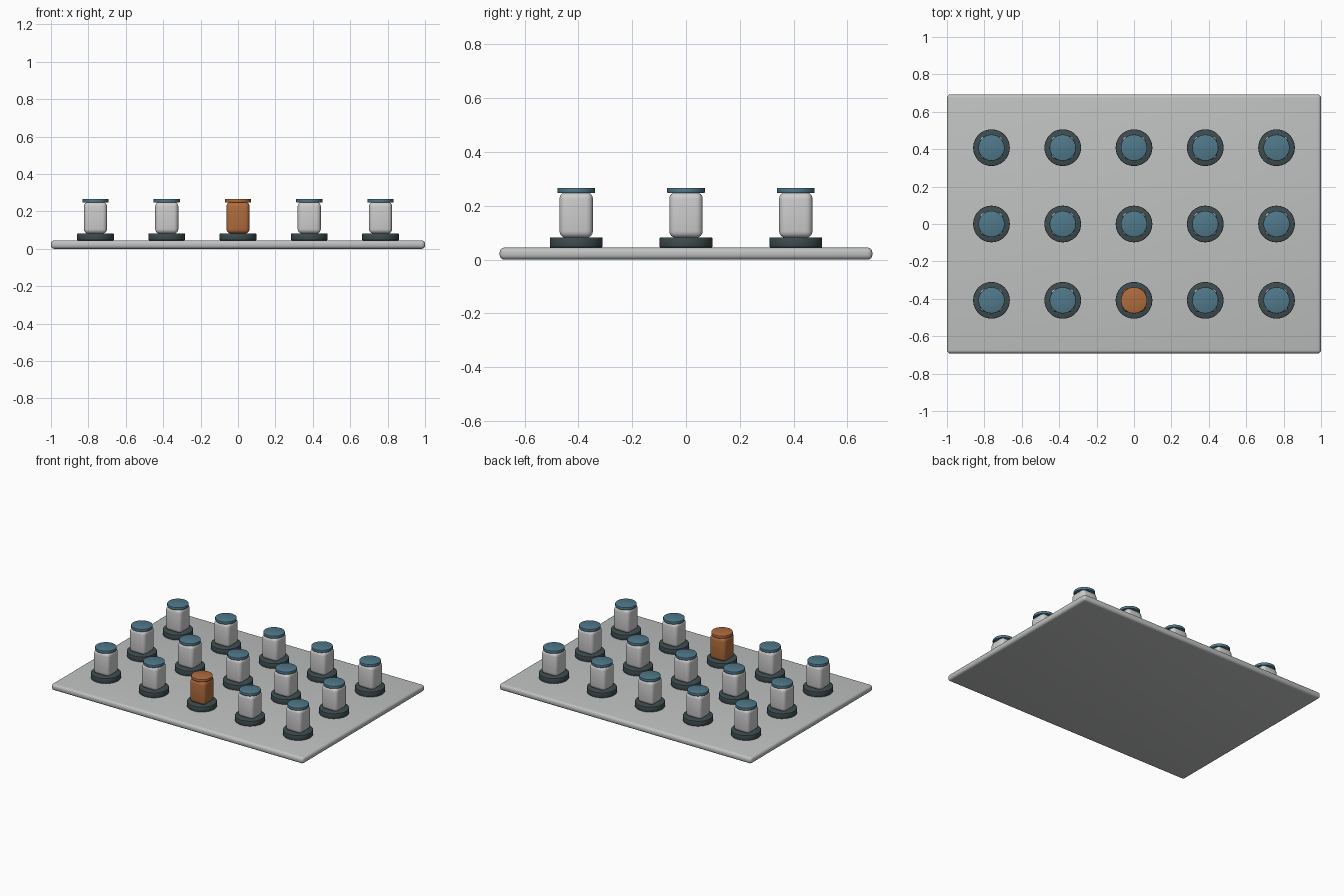
import bpy
import math

if "Cube" in bpy.data.objects:
    bpy.data.objects.remove(bpy.data.objects["Cube"])


def material(name, rgb):
    m = bpy.data.materials.new(name)
    m.diffuse_color = (*rgb, 1.0)
    m.use_nodes = True
    m.node_tree.nodes["Principled BSDF"].inputs["Base Color"].default_value = m.diffuse_color
    return m


BOARD = material("board grey", (0.52, 0.54, 0.53))
BODY = material("light grey", (0.60, 0.61, 0.60))
DARK = material("dark slate", (0.048, 0.072, 0.080))
BLUE = material("steel blue", (0.080, 0.19, 0.255))
ORANGE = material("burnt orange", (0.43, 0.148, 0.046))


def finish(obj, name, mat, bevel, segments):
    """Name, colour, round the edges and smooth."""
    obj.name = name
    obj.data.materials.append(mat)
    mod = obj.modifiers.new("rounded edges", 'BEVEL')
    mod.width = bevel
    mod.segments = segments
    mod.limit_method = 'ANGLE'
    mod.angle_limit = math.radians(40)
    bpy.ops.object.modifier_apply(modifier=mod.name)
    bpy.ops.object.shade_smooth_by_angle(angle=math.radians(35))
    return obj


def box(name, x, y, z0, z1, sx, sy, mat, bevel, segments=4):
    bpy.ops.mesh.primitive_cube_add(size=1, location=(x, y, (z0 + z1) / 2))
    obj = bpy.context.object
    obj.scale = (sx, sy, z1 - z0)
    bpy.ops.object.transform_apply(location=False, rotation=False, scale=True)
    return finish(obj, name, mat, bevel, segments)


def disc(name, x, y, z0, z1, radius, mat, bevel):
    bpy.ops.mesh.primitive_cylinder_add(vertices=48, radius=radius, depth=z1 - z0,
                                        location=(x, y, (z0 + z1) / 2))
    return finish(bpy.context.object, name, mat, bevel, 2)


# Flat board with rounded rim
box("board", 0, 0, 0.0, 0.045, 2.0, 1.385, BOARD, 0.018)

# Grid of posts: round foot, rounded square body, round cap
for row, y in enumerate((-0.408, 0.0, 0.408)):
    for col in range(5):
        x = (col - 2) * 0.381
        special = row == 0 and col == 2
        tag = f"_{row + 1}_{col + 1}"
        disc("post_foot" + tag, x, y, 0.045, 0.083, 0.098, DARK, 0.004)
        box("post_body" + tag, x, y, 0.081, 0.251, 0.124, 0.124,
            ORANGE if special else BODY, 0.025)
        disc("post_cap" + tag, x, y, 0.248, 0.267, 0.070,
             ORANGE if special else BLUE, 0.002)
